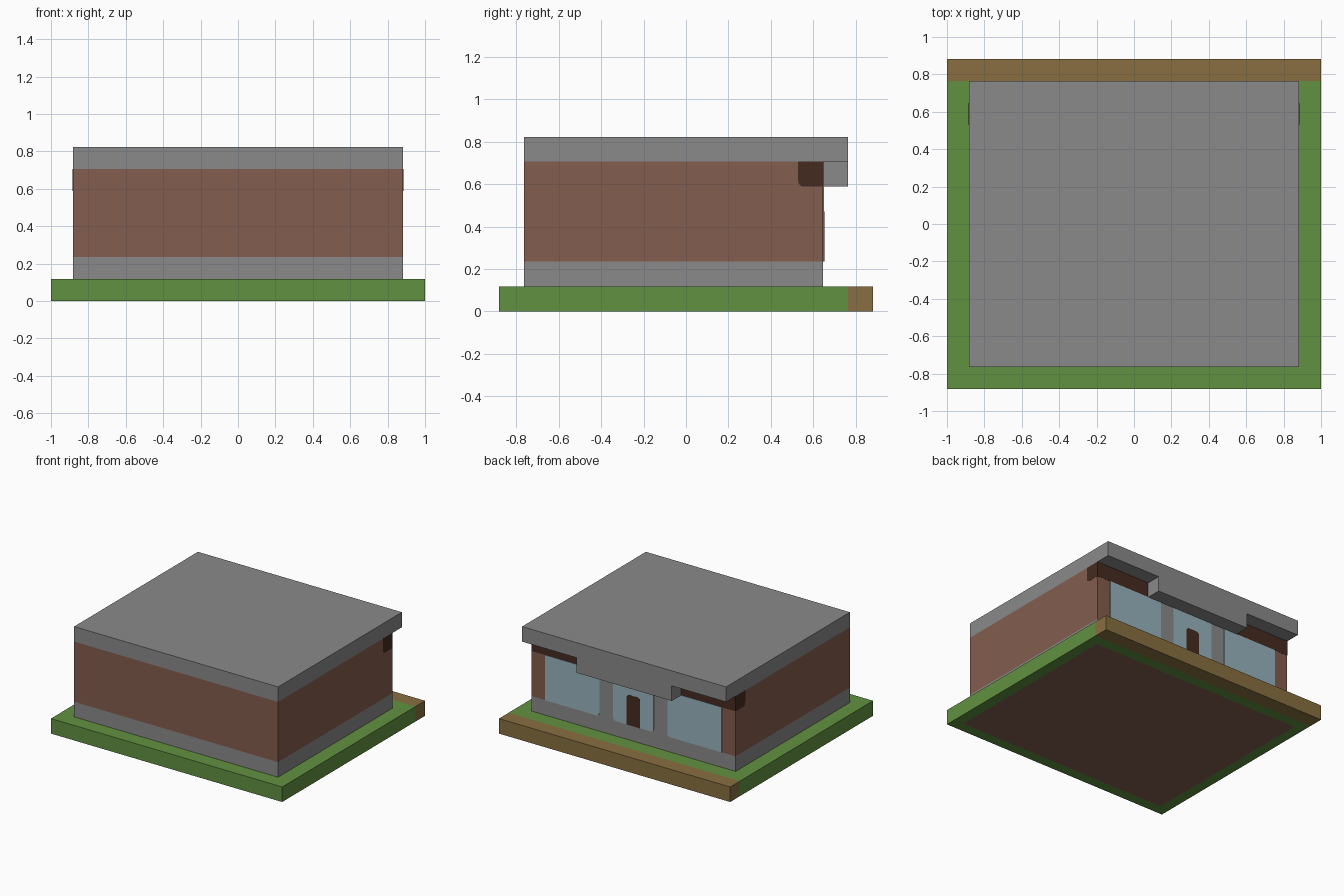
import bpy
import bmesh
import math
from mathutils import Vector

cube = bpy.data.objects.get("Cube")
if cube:
    bpy.data.objects.remove(cube, do_unlink=True)

CELL = 2 / 17          # the whole building sits on a regular grid
BACK = 5.5             # back wall plane, in cells
ROUND = 0.22           # soft corner radius, in cells


def material(name, rgb):
    """Flat material from a display colour (0-255), stored as linear."""
    linear = [((c / 255 + 0.055) / 1.055) ** 2.4 for c in rgb]
    mat = bpy.data.materials.new(name)
    mat.use_nodes = True
    mat.diffuse_color = (*linear, 1)
    bsdf = next(n for n in mat.node_tree.nodes if n.type == 'BSDF_PRINCIPLED')
    bsdf.inputs["Base Color"].default_value = (*linear, 1)
    bsdf.inputs["Roughness"].default_value = 0.9
    return mat


GRASS = material("grass green", (97, 145, 65))
PATH = material("path tan", (136, 111, 65))
STONE = material("stone grey", (138, 138, 138))
BRICK = material("brick brown", (132, 93, 78))
GLASS = material("pale glass", (153, 179, 189))
WOOD = material("dark wood", (69, 43, 32))


def finish(name, bm, *mats):
    bmesh.ops.recalc_face_normals(bm, faces=bm.faces)
    bmesh.ops.scale(bm, vec=(CELL,) * 3, verts=bm.verts)
    mesh = bpy.data.meshes.new(name)
    bm.to_mesh(mesh)
    bm.free()
    for mat in mats:
        mesh.materials.append(mat)
    obj = bpy.data.objects.new(name, mesh)
    bpy.context.collection.objects.link(obj)
    return obj


def box_mesh(low, high):
    low, high = Vector(low), Vector(high)
    bm = bmesh.new()
    bmesh.ops.create_cube(bm, size=1)
    bmesh.ops.scale(bm, vec=high - low, verts=bm.verts)
    bmesh.ops.translate(bm, vec=(low + high) / 2, verts=bm.verts)
    return bm


def box(name, low, high, mat):
    return finish(name, box_mesh(low, high), mat)


def rounded_rect(u0, u1, z0, z1, rounded=""):
    """Rectangle outline; 'rounded' lists the soft corners: bl br tr tl."""
    corners = [("bl", u0, z0, 1, 1), ("br", u1, z0, -1, 1),
               ("tr", u1, z1, -1, -1), ("tl", u0, z1, 1, -1)]
    points = []
    for i, (key, u, z, du, dz) in enumerate(corners):
        if key not in rounded.split():
            points.append((u, z))
            continue
        for step in range(5):
            a = math.pi * (1 + i / 2 + step / 8)
            points.append((u + ROUND * (du + math.cos(a)),
                           z + ROUND * (dz + math.sin(a))))
    return points


def prism(name, outline, place, push, mat):
    """Extrude an outline; place(u, z) gives each 3D point."""
    bm = bmesh.new()
    face = bm.faces.new([bm.verts.new(place(u, z)) for u, z in outline])
    result = bmesh.ops.extrude_face_region(bm, geom=[face])
    moved = [g for g in result["geom"] if isinstance(g, bmesh.types.BMVert)]
    bmesh.ops.translate(bm, vec=push, verts=moved)
    return finish(name, bm, mat)


def panel(name, x0, x1, z0, z1, layer, mat, rounded=""):
    """Thin plate on the back wall; higher layers lie further out."""
    return prism(name, rounded_rect(x0, x1, z0, z1, rounded),
                 lambda u, z: (u, BACK, z), (0, layer * 0.015, 0), mat)


# Lawn slab, with the brick floor inset in its underside
lawn = box_mesh((-8.5, -7.5, 0), (8.5, 6.5, 1))
underside = min(lawn.faces, key=lambda f: f.calc_center_median().z)
bmesh.ops.inset_region(lawn, faces=[underside], thickness=1)
min((f for f in lawn.faces if f.calc_center_median().z < 0.01),
    key=lambda f: f.calc_center_median().xy.length
    if f.calc_area() > 100 else 99).material_index = 1
finish("lawn", lawn, GRASS, BRICK)

# Path, walls and roof
box("path", (-8.5, 6.5, 0), (8.5, 7.5, 1), PATH)
box("foundation", (-7.5, -6.5, 1), (7.5, BACK, 2), STONE)
box("walls", (-7.5, -6.5, 2), (7.5, BACK, 6), BRICK)
box("roof", (-7.5, -6.5, 6), (7.5, 6.5, 7), STONE)
box("entrance_canopy", (-3.5, BACK, 5), (3.5, 6.5, 6), STONE)

# Wooden beam along the top of the back wall, showing at both sides
prism("beam", rounded_rect(BACK - 1, BACK + 0.01, 5, 6, "bl"),
      lambda u, z: (-7.51, u, z), (15.02, 0, 0), WOOD)

# Stone facade with two big windows and a glazed entrance
panel("facade", -6.5, 6.5, 2, 5, 1, STONE)
panel("window_left", 2.5, 6.5, 2, 5, 2, GLASS, "bl")
panel("window_right", -6.5, -2.5, 2, 5, 2, GLASS, "br")
panel("entrance_glass", -1.5, 1.5, 2, 5, 2, GLASS, "bl br")
panel("door", -0.5, 0.5, 2, 4, 3, WOOD, "tl tr")
